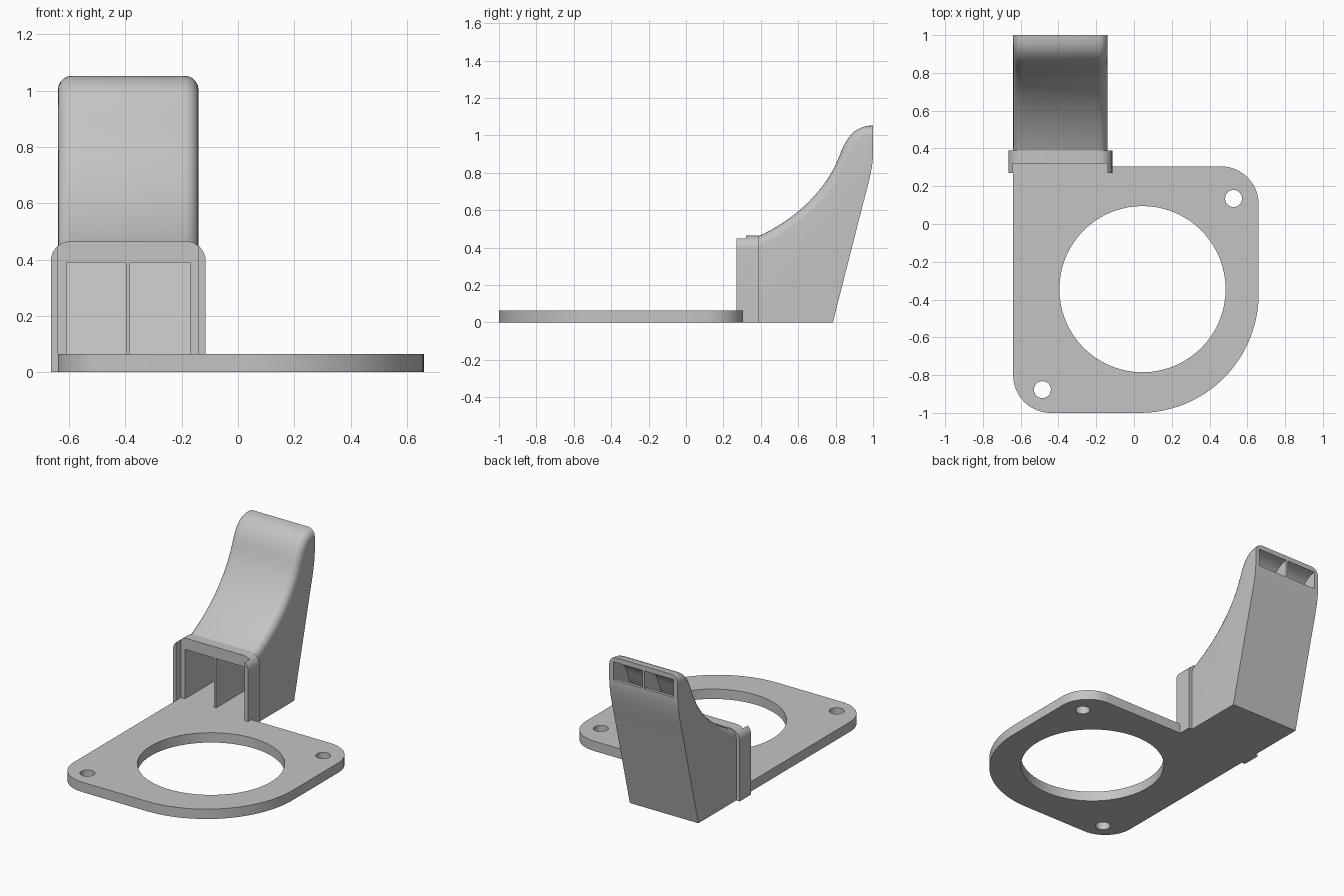
import bpy, bmesh, math
from mathutils import Vector
from mathutils.geometry import interpolate_bezier

if "Cube" in bpy.data.objects:
    bpy.data.objects.remove(bpy.data.objects["Cube"])

grey = bpy.data.materials.new("plain grey")
grey.use_nodes = True
grey.diffuse_color = (0.55, 0.55, 0.55, 1)
grey.node_tree.nodes["Principled BSDF"].inputs["Base Color"].default_value = (0.55, 0.55, 0.55, 1)


def arc(cx, cy, r, start, end, n=12):
    """Points on a circular arc, angles in degrees."""
    angles = [math.radians(start + (end - start) * i / n) for i in range(n + 1)]
    return [(cx + r * math.cos(a), cy + r * math.sin(a)) for a in angles]


def bezier(a, b, c, d, n=16):
    return [tuple(p) for p in interpolate_bezier(Vector(a), Vector(b), Vector(c), Vector(d), n)]


def prism(name, outline, axis, low, high, round_edge=None, radius=0.05):
    """Extrude a 2D outline along an axis; optionally round edges picked by a rule."""
    place = {"x": lambda p, t: (t, p[0], p[1]),
             "y": lambda p, t: (p[0], t, p[1]),
             "z": lambda p, t: (p[0], p[1], t)}[axis]
    bm = bmesh.new()
    ends = [[bm.verts.new(place(p, t)) for p in outline] for t in (low, high)]
    for ring in ends:
        bm.faces.new(ring)
    for i in range(len(outline)):
        j = (i + 1) % len(outline)
        bm.faces.new((ends[0][i], ends[0][j], ends[1][j], ends[1][i]))
    bmesh.ops.recalc_face_normals(bm, faces=bm.faces)
    if round_edge:
        edges = [e for e in bm.edges if round_edge(e)]
        bmesh.ops.bevel(bm, geom=edges, offset=radius, segments=5, profile=0.5,
                        affect="EDGES", clamp_overlap=False)
    mesh = bpy.data.meshes.new(name)
    bm.to_mesh(mesh)
    bm.free()
    mesh.materials.append(grey)
    obj = bpy.data.objects.new(name, mesh)
    bpy.context.collection.objects.link(obj)
    return obj


def combine(target, tool, operation):
    """Apply a boolean and discard the tool."""
    tool.hide_render = True
    mod = target.modifiers.new("boolean", "BOOLEAN")
    mod.operation, mod.solver, mod.object = operation, "EXACT", tool
    bpy.context.view_layer.objects.active = target
    bpy.ops.object.modifier_apply(modifier=mod.name)
    bpy.data.objects.remove(tool)


def smooth(obj):
    bpy.ops.object.select_all(action="DESELECT")
    obj.select_set(True)
    bpy.context.view_layer.objects.active = obj
    bpy.ops.object.shade_smooth_by_angle(angle=math.radians(30))


LEFT, RIGHT, FRONT = -0.64, -0.14, 0.32
FLOOR = 0.065

# Mounting plate with rounded corners, running back to the duct
outline = (arc(-0.44, -0.8, 0.2, 180, 270) + arc(0.03, -0.37, 0.63, 270, 360, 24)
           + arc(0.46, 0.105, 0.2, 0, 90)
           + [(RIGHT, 0.305), (RIGHT, FRONT), (LEFT, FRONT)])
plate = prism("mounting_plate", outline, "z", 0, FLOOR)

# Fan opening and two screw holes
for x, y, r, n in ((0.045, -0.345, 0.44, 72), (-0.485, -0.877, 0.045, 24), (0.527, 0.135, 0.045, 24)):
    combine(plate, prism("hole", arc(x, y, r, 0, 360, n)[:-1], "z", -0.1, 0.2), "DIFFERENCE")

# Duct body from its side profile, with rounded upper edges
top = ([(0.33, 0.44)] + bezier((0.39, 0.462), (0.55, 0.535), (0.74, 0.68), (0.82, 0.89))
       + bezier((0.82, 0.89), (0.86, 1.0), (0.91, 1.053), (1.0, 1.053), 12)[1:])
back = bezier((1.0, 0.9), (1.0, 0.83), (0.972, 0.73), (0.948, 0.64), 10)
top_points = {(round(y, 3), round(z, 3)) for y, z in top}


def on_top_rim(edge):
    a, b = (v.co for v in edge.verts)
    return abs(a.x - b.x) < 1e-5 and all((round(p.y, 3), round(p.z, 3)) in top_points for p in (a, b))


duct = prism("air_duct", top + back + [(0.785, 0), (0.33, 0)], "x", LEFT, RIGHT, on_top_rim)

# Collar around the inlet, cut back to leave a thin wing on each side
collar_outline = ([(-0.665, 0), (-0.115, 0)] + arc(-0.185, 0.395, 0.07, 0, 90, 8)
                  + arc(-0.595, 0.395, 0.07, 90, 180, 8))
combine(duct, prism("collar", collar_outline, "y", 0.27, 0.39), "UNION")
recess = [(LEFT, -0.1), (RIGHT, -0.1), (RIGHT, 0.6), (LEFT, 0.6)]
combine(duct, prism("recess", recess, "y", 0.2, FRONT), "DIFFERENCE")

# Two air channels from inlet to outlet, leaving a divider between them
channel = ([(0.25, 0.39)] + bezier((0.39, 0.39), (0.57, 0.47), (0.77, 0.67), (0.85, 0.88))
           + bezier((0.85, 0.88), (0.885, 0.975), (0.93, 1.025), (1.05, 1.025), 12)[1:]
           + [(1.05, 0.91)]
           + bezier((0.972, 0.9), (0.968, 0.83), (0.942, 0.73), (0.918, 0.64), 10)
           + [(0.77, FLOOR), (0.25, FLOOR)])
for low, high in ((-0.61, -0.398), (-0.383, -0.17)):
    combine(duct, prism("channel", channel, "x", low, high), "DIFFERENCE")

for part in (plate, duct):
    smooth(part)
